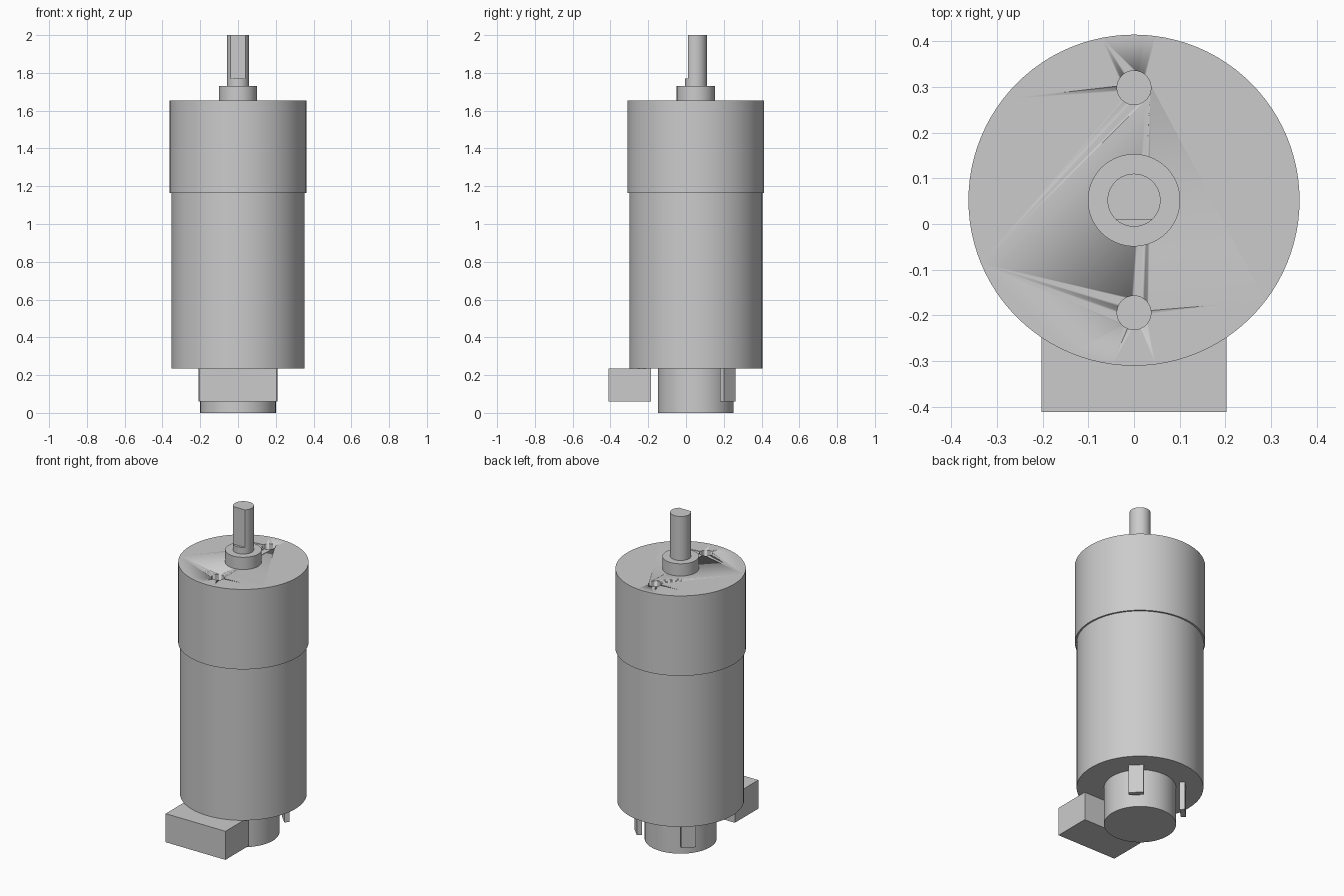
import bpy
import math

cube = bpy.data.objects.get("Cube")
if cube:
    bpy.data.objects.remove(cube, do_unlink=True)

AXIS_Y = 0.052  # the motor axis sits behind the centre

grey = bpy.data.materials.new("plain grey")
grey.use_nodes = True
grey.diffuse_color = (0.6, 0.6, 0.6, 1)
grey.node_tree.nodes["Principled BSDF"].inputs["Base Color"].default_value = (0.6, 0.6, 0.6, 1)


def finish(name):
    obj = bpy.context.object
    obj.name = obj.data.name = name
    obj.data.materials.append(grey)
    return obj


def cylinder(name, radius, bottom, top, y=AXIS_Y, sides=96):
    bpy.ops.mesh.primitive_cylinder_add(vertices=sides, radius=radius, depth=top - bottom,
                                        location=(0, y, (bottom + top) / 2))
    obj = finish(name)
    bpy.ops.object.shade_smooth_by_angle(angle=math.radians(30))
    return obj


def box(name, size, centre, turn=0):
    bpy.ops.mesh.primitive_cube_add(size=1, location=centre, rotation=(0, 0, turn))
    obj = finish(name)
    obj.scale = size
    return obj


def cut(target, cutter):
    bpy.context.view_layer.objects.active = target
    mod = target.modifiers.new("cut", "BOOLEAN")
    mod.operation = "DIFFERENCE"
    mod.solver = "EXACT"
    mod.object = cutter
    bpy.ops.object.modifier_apply(modifier=mod.name)
    bpy.data.objects.remove(cutter, do_unlink=True)


# Main body
cylinder("rear_boss", 0.2, 0, 0.235)
cylinder("motor_can", 0.352, 0.235, 1.165)
gearbox = cylinder("gearbox", 0.362, 1.165, 1.655)
cylinder("shaft_collar", 0.101, 1.655, 1.73)

# Two mounting holes in the gearbox face
for side in (-1, 1):
    cut(gearbox, cylinder("hole_cutter", 0.037, 1.53, 1.75, AXIS_Y + side * 0.246, 48))

# Output shaft with a flat on the front
shaft = cylinder("output_shaft", 0.058, 1.73, 2.0, sides=64)
cut(shaft, box("flat_cutter", (0.3, 0.2, 0.4), (0, 0.01 - 0.1, 1.97)))

# Connector block under the front edge
box("connector_block", (0.405, 0.227, 0.175), (0, -0.2975, 0.1475))

# Terminal tabs, facing outward at the rear corners
for name, side in (("left_terminal", 1), ("right_terminal", -1)):
    box(name, (0.03, 0.085, 0.175), (side * 0.169, AXIS_Y + 0.169, 0.1475), side * math.pi / 4)
